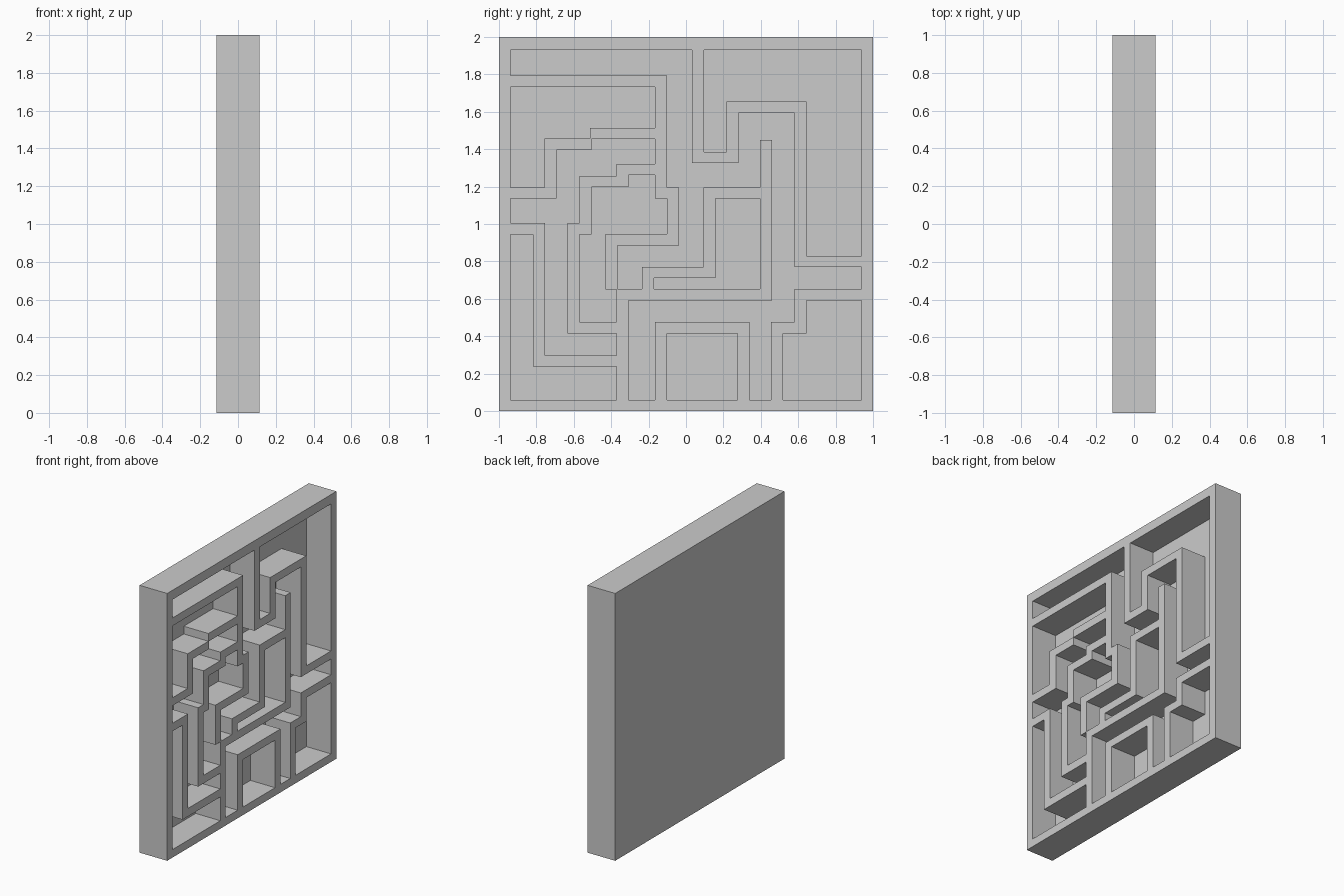
import bpy, bmesh

if "Cube" in bpy.data.objects:
    bpy.data.objects.remove(bpy.data.objects["Cube"])

HALF_X = 0.114            # half the panel depth
FLOOR_X = -0.09           # level of the recessed floor
HY, HZ = 0.032, 0.03      # half wall thickness across y and z

# Wall centrelines (y, z) as seen from the open side
PATHS = [
    [(-.97, 1.763), (-.134, 1.763), (-.134, 1.166), (-.07, 1.166), (-.07, .916), (-.398, .916), (-.398, .68)],
    [(-.134, 1.484), (-.48, 1.484)],
    [(-.538, 1.426), (-.725, 1.426), (-.725, 1.166), (-.97, 1.166)],
    [(-.134, 1.291), (-.34, 1.291), (-.34, 1.227), (-.538, 1.227), (-.538, .975),
     (-.602, .975), (-.602, .445), (-.34, .445)],
    [(-.97, .975), (-.786, .975), (-.786, .268), (-.34, .268)],
    [(-.34, .03), (-.34, .622), (.428, .622), (.428, 1.42)],
    [(.428, 1.166), (.126, 1.166), (.126, .74), (-.203, .74), (-.203, .622)],
    [(.064, 1.96), (.064, 1.356), (.249, 1.356), (.249, 1.624), (.612, 1.624), (.612, .8), (.97, .8)],
    [(.97, .622), (.612, .622), (.612, .445), (.487, .445), (.487, .03)],
    [(-.134, .03), (-.134, .445), (.307, .445), (.307, .03)],
]

# Solid rectangles (y0, y1, z0, z1): the frame, then every wall run
rects = [(-1, -.937, 0, 2), (.937, 1, 0, 2), (-1, 1, 0, .06), (-1, 1, 1.93, 2)]
for path in PATHS:
    for (ya, za), (yb, zb) in zip(path, path[1:]):
        rects.append((max(-1, min(ya, yb) - HY), min(1, max(ya, yb) + HY),
                      max(0, min(za, zb) - HZ), min(2, max(za, zb) + HZ)))
rects = [tuple(round(v, 4) for v in r) for r in rects]

# Shared grid, so the walls merge into one clean shell
ys = sorted({v for r in rects for v in r[:2]})
zs = sorted({v for r in rects for v in r[2:]})


def height(i, j):
    """Surface level of a grid cell; outside the panel it is the back face."""
    if not (0 <= i < len(ys) - 1 and 0 <= j < len(zs) - 1):
        return -HALF_X
    y, z = (ys[i] + ys[i + 1]) / 2, (zs[j] + zs[j + 1]) / 2
    wall = any(a < y < b and c < z < d for a, b, c, d in rects)
    return HALF_X if wall else FLOOR_X


bm = bmesh.new()


def quad(*pts):
    bm.faces.new([bm.verts.new(p) for p in pts])


for i in range(-1, len(ys) - 1):
    for j in range(-1, len(zs) - 1):
        h, hy, hz = height(i, j), height(i + 1, j), height(i, j + 1)
        if i >= 0 and j >= 0:                       # front / floor and back
            y0, y1, z0, z1 = ys[i], ys[i + 1], zs[j], zs[j + 1]
            quad((h, y0, z0), (h, y1, z0), (h, y1, z1), (h, y0, z1))
            b = -HALF_X
            quad((b, y0, z0), (b, y0, z1), (b, y1, z1), (b, y1, z0))
        if j >= 0 and h != hy:                      # sides facing y
            y = ys[i + 1]
            quad((h, y, zs[j]), (hy, y, zs[j]), (hy, y, zs[j + 1]), (h, y, zs[j + 1]))
        if i >= 0 and h != hz:                      # sides facing z
            z = zs[j + 1]
            quad((h, ys[i], z), (h, ys[i + 1], z), (hz, ys[i + 1], z), (hz, ys[i], z))

# Weld and reduce to large flat faces
bmesh.ops.remove_doubles(bm, verts=bm.verts, dist=1e-5)
bmesh.ops.recalc_face_normals(bm, faces=bm.faces)
bmesh.ops.dissolve_limit(bm, angle_limit=0.01, verts=bm.verts, edges=bm.edges)

mesh = bpy.data.meshes.new("maze_panel")
bm.to_mesh(mesh)
bm.free()
bpy.context.collection.objects.link(bpy.data.objects.new("maze_panel", mesh))
